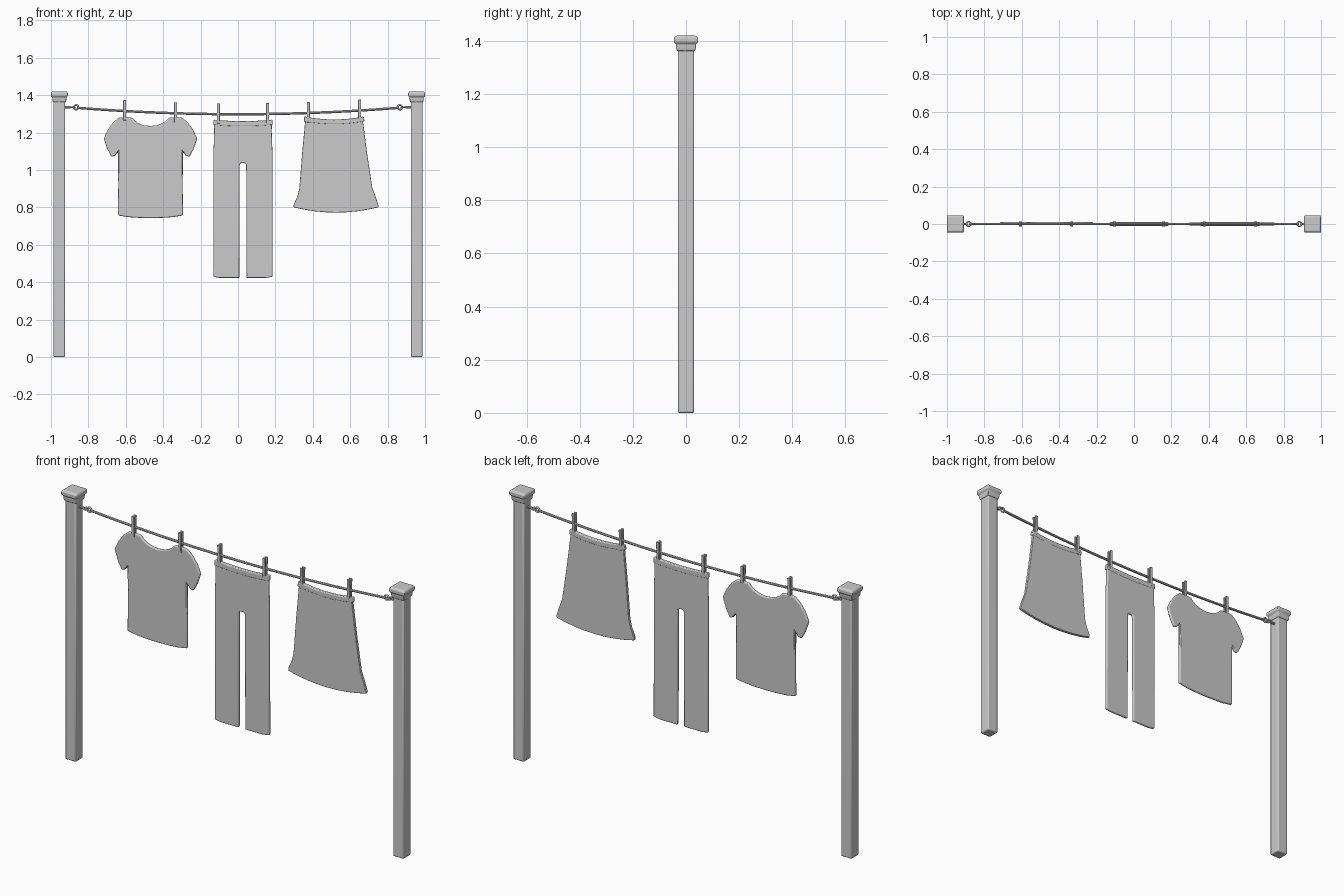
import bpy, bmesh, math
from mathutils import Vector, Matrix

if "Cube" in bpy.data.objects:
    bpy.data.objects.remove(bpy.data.objects["Cube"])


def finish(name, bm, bevel=0.0, segs=2, angle=35):
    bmesh.ops.recalc_face_normals(bm, faces=bm.faces)
    me = bpy.data.meshes.new(name)
    bm.to_mesh(me)
    bm.free()
    ob = bpy.data.objects.new(name, me)
    bpy.context.collection.objects.link(ob)
    if bevel:
        m = ob.modifiers.new("bevel", 'BEVEL')
        m.width, m.segments = bevel, segs
        m.limit_method, m.angle_limit = 'ANGLE', math.radians(40)
    bpy.ops.object.select_all(action='DESELECT')
    ob.select_set(True)
    bpy.context.view_layer.objects.active = ob
    bpy.ops.object.shade_smooth_by_angle(angle=math.radians(angle))
    return ob


def square_stack(name, x, rings, bevel):
    """Square section swept upward through (z, half width) rings."""
    bm = bmesh.new()
    loops = [[bm.verts.new((x + sx * h, sy * h, z))
              for sx, sy in ((-1, -1), (1, -1), (1, 1), (-1, 1))] for z, h in rings]
    for a, b in zip(loops, loops[1:]):
        for i in range(4):
            bm.faces.new((a[i], a[(i + 1) % 4], b[(i + 1) % 4], b[i]))
    bm.faces.new(loops[0][::-1])
    bm.faces.new(loops[-1])
    return finish(name, bm, bevel)


def cloth(name, outline, half, y=0.0, bevel=0.006):
    """Thin soft-edged slab from an (x, z) outline."""
    bm = bmesh.new()
    f = bm.faces.new([bm.verts.new((x, y - half, z)) for x, z in outline])
    ext = bmesh.ops.extrude_face_region(bm, geom=[f], use_keep_orig=True)
    vs = [v for v in ext['geom'] if isinstance(v, bmesh.types.BMVert)]
    bmesh.ops.translate(bm, verts=vs, vec=(0, 2 * half, 0))
    return finish(name, bm, bevel, 3, 60)


def tube(name, pts, r):
    cu = bpy.data.curves.new(name, 'CURVE')
    cu.dimensions, cu.bevel_depth, cu.bevel_resolution = '3D', r, 2
    cu.use_fill_caps = True
    sp = cu.splines.new('POLY')
    sp.points.add(len(pts) - 1)
    for p, c in zip(sp.points, pts):
        p.co = (*c, 1)
    ob = bpy.data.objects.new(name, cu)
    bpy.context.collection.objects.link(ob)
    bpy.ops.object.select_all(action='DESELECT')
    ob.select_set(True)
    bpy.context.view_layer.objects.active = ob
    bpy.ops.object.convert(target='MESH')
    bpy.ops.object.shade_smooth_by_angle(angle=math.radians(40))


def sag(x):
    return 1.298 + 0.036 * (x / 0.88) ** 2


def bow(x0, x1, z, drop, n=8):
    """Points from x0 to x1 dipping by drop in the middle."""
    return [(x0 + (x1 - x0) * i / n, z - drop * (1 - (2 * i / n - 1) ** 2)) for i in range(n + 1)]


# posts, caps and line fittings
for s, side in ((-1, "left"), (1, "right")):
    square_stack(side + "_post", s * 0.955, [(0, 0.031), (1.38, 0.031)], 0.006)
    square_stack(side + "_post_cap", s * 0.955,
                 [(1.362, 0.034), (1.372, 0.037), (1.388, 0.038), (1.395, 0.045),
                  (1.412, 0.045), (1.42, 0.038)], 0.003)
    tube(side + "_eye_shank", [(s * 0.93, 0, 1.335), (s * 0.895, 0, 1.335)], 0.006)
    for x, rot, part in ((0.884, 0, "_eye_ring"), (0.866, math.pi / 2, "_line_loop")):
        bpy.ops.mesh.primitive_torus_add(location=(s * x, 0, 1.335), rotation=(rot, 0, 0),
                                         major_radius=0.012, minor_radius=0.0045,
                                         major_segments=20, minor_segments=8)
        bpy.context.object.name = side + part
        bpy.ops.object.shade_smooth_by_angle(angle=math.radians(60))

# sagging line
xs = [-0.86 + 1.72 * i / 32 for i in range(33)]
tube("line", [(x, 0, sag(x)) for x in xs], 0.0065)

# pegs: two slim prongs each, slightly open at the top
for i, x in enumerate((-0.606, -0.333, -0.105, 0.158, 0.376, 0.65)):
    bm = bmesh.new()
    for s in (-1, 1):
        mat = (Matrix.Translation((x, s * 0.0075, sag(x) + 0.004))
               @ Matrix.Rotation(-s * 0.03, 4, 'X')
               @ Matrix.Diagonal((0.016, 0.008, 0.108, 1)))
        bmesh.ops.create_cube(bm, size=1, matrix=mat)
    finish("peg_%d" % (i + 1), bm, 0.0015, 1)

# shirt: half outline mirrored about its centre
cx = -0.468
half = [(0, 1.235), (0.035, 1.239), (0.065, 1.25), (0.085, 1.264), (0.098, 1.279),
        (0.135, 1.282), (0.17, 1.279), (0.2, 1.254), (0.228, 1.215), (0.25, 1.168),
        (0.23, 1.11), (0.208, 1.07), (0.19, 1.076), (0.174, 1.095), (0.172, 0.92),
        (0.174, 0.757), (0.12, 0.748), (0.06, 0.744), (0, 0.743)]
cloth("shirt", [(cx + x, z) for x, z in half] + [(cx - x, z) for x, z in half[-2:0:-1]],
      0.008, 0.002)

# trousers with waistband
cloth("trousers", bow(-0.129, 0.182, 1.25, 0.008)
      + [(0.18, 1.21), (0.184, 1.1), (0.185, 0.429), (0.15, 0.423), (0.046, 0.423),
         (0.044, 1.03), (0.036, 1.037), (0.016, 1.037), (0.009, 1.03),
         (0.007, 0.423), (-0.1, 0.423), (-0.132, 0.429), (-0.131, 1.1), (-0.127, 1.21)], 0.008)
cloth("trousers_waistband", bow(-0.132, 0.185, 1.269, 0.008) + bow(0.185, -0.132, 1.241, 0.008),
      0.0095, bevel=0.004)

# flared skirt with waistband
cloth("skirt", bow(0.36, 0.667, 1.27, 0.014)
      + [(0.69, 1.09), (0.718, 0.905), (0.735, 0.86), (0.753, 0.805)]
      + bow(0.75, 0.298, 0.8, 0.028)
      + [(0.297, 0.812), (0.318, 0.86), (0.328, 0.9), (0.343, 1.09)], 0.008)
cloth("skirt_waistband", bow(0.354, 0.673, 1.286, 0.016) + bow(0.676, 0.352, 1.26, 0.016),
      0.0095, bevel=0.004)
